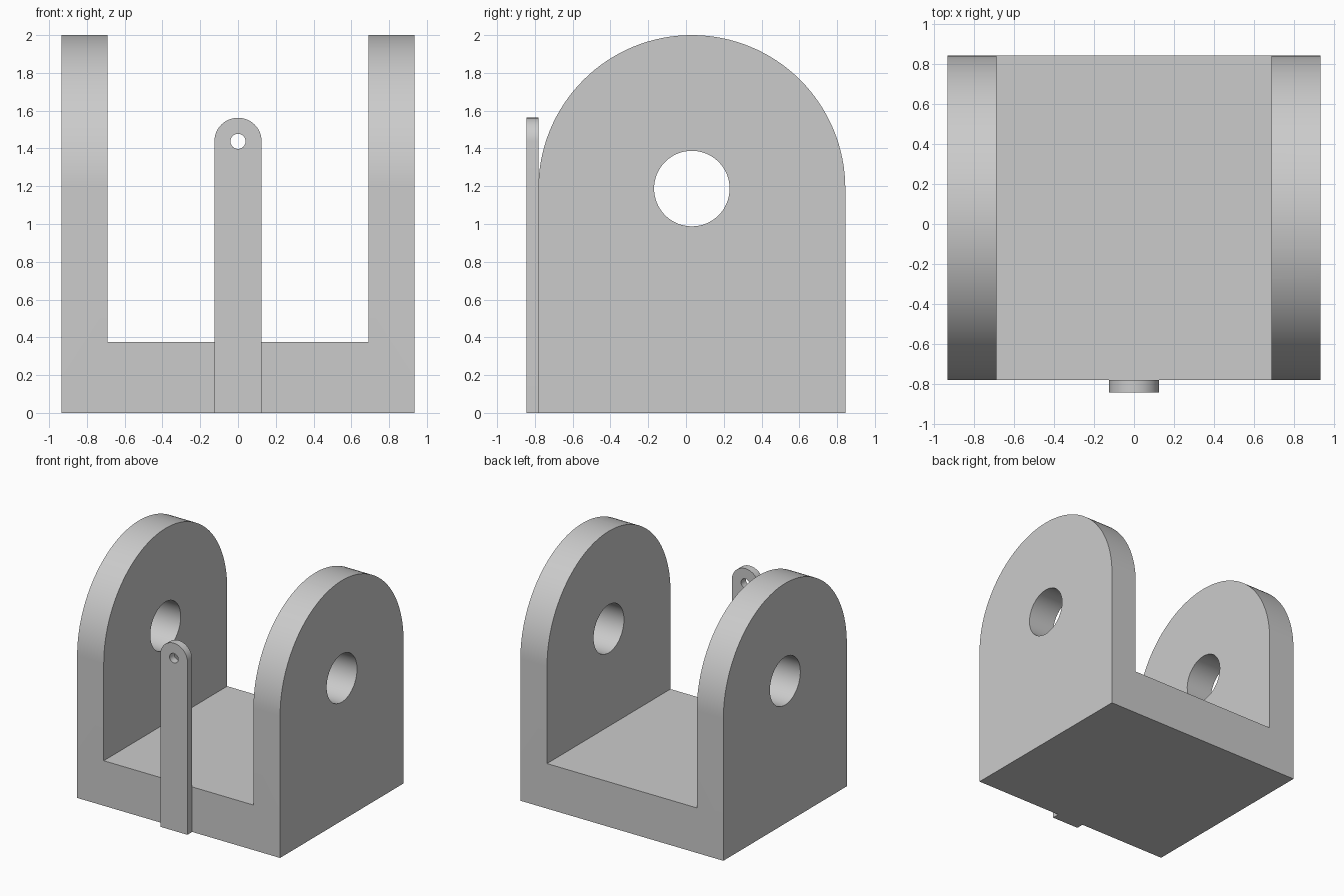
import bpy
import bmesh
from math import sin, cos, pi, radians
from mathutils import Matrix, Vector

cube = bpy.data.objects.get("Cube")
if cube:
    bpy.data.objects.remove(cube, do_unlink=True)

# One plain grey for the whole bracket
grey = bpy.data.materials.new("light_grey")
grey.use_nodes = True
grey.diffuse_color = (0.6, 0.6, 0.6, 1)
grey.node_tree.nodes["Principled BSDF"].inputs["Base Color"].default_value = (0.6, 0.6, 0.6, 1)


def arc(centre_z, radius, start, end, steps):
    return [(radius * cos(start + (end - start) * i / steps),
             centre_z + radius * sin(start + (end - start) * i / steps))
            for i in range(steps + 1)]


def prism(name, loops, depth, matrix):
    """Fill flat loops (outline, then holes) and extrude them along local y."""
    bm = bmesh.new()
    edges = []
    for loop in loops:
        verts = [bm.verts.new((x, 0, z)) for x, z in loop]
        edges += [bm.edges.new((v, verts[i - 1])) for i, v in enumerate(verts)]
    bmesh.ops.triangle_fill(bm, edges=edges, use_beauty=True)
    result = bmesh.ops.extrude_face_region(bm, geom=bm.faces[:], use_keep_orig=True)
    moved = [g for g in result["geom"] if isinstance(g, bmesh.types.BMVert)]
    bmesh.ops.translate(bm, verts=moved, vec=Vector((0, depth, 0)))
    bmesh.ops.transform(bm, matrix=matrix, verts=bm.verts[:])
    bmesh.ops.recalc_face_normals(bm, faces=bm.faces[:])
    mesh = bpy.data.meshes.new(name)
    bm.to_mesh(mesh)
    bm.free()
    mesh.materials.append(grey)
    obj = bpy.data.objects.new(name, mesh)
    bpy.context.collection.objects.link(obj)
    return obj


def arched_loops(half_width, centre_z, hole_radius, steps):
    outline = [(-half_width, 0), (half_width, 0)] + arc(centre_z, half_width, 0, pi, steps)
    hole = arc(centre_z, hole_radius, 0, 2 * pi, steps)[:-1]
    return [outline, hole]


def select_only(obj):
    bpy.ops.object.select_all(action="DESELECT")
    obj.select_set(True)
    bpy.context.view_layer.objects.active = obj


# U-shaped bracket: oversized channel trimmed to the arched side profile
outer, inner, floor = 0.935, 0.69, 0.375
channel = [(-outer, -0.2), (outer, -0.2), (outer, 2.2), (inner, 2.2),
           (inner, floor), (-inner, floor), (-inner, 2.2), (-outer, 2.2)]
bracket = prism("bracket", [channel], 2.4, Matrix.Translation((0, -1.2, 0)))

side_profile = prism("side_profile_cutter", arched_loops(0.8125, 1.1875, 0.2, 64), 2.4,
                     Matrix.Translation((1.2, 0.031, 0)) @ Matrix.Rotation(pi / 2, 4, "Z"))
side_profile.hide_render = True

trim = bracket.modifiers.new("trim", "BOOLEAN")
trim.operation = "INTERSECT"
trim.solver = "EXACT"
trim.object = side_profile
select_only(bracket)
bpy.ops.object.modifier_apply(modifier=trim.name)
bpy.data.objects.remove(side_profile, do_unlink=True)

# Thin upright tab with a pin hole on the front
tab = prism("front_tab", arched_loops(0.125, 1.4375, 0.04, 40), 0.0625,
            Matrix.Translation((0, -0.844, 0)))

for part in (bracket, tab):
    select_only(part)
    bpy.ops.object.shade_smooth_by_angle(angle=radians(30))
